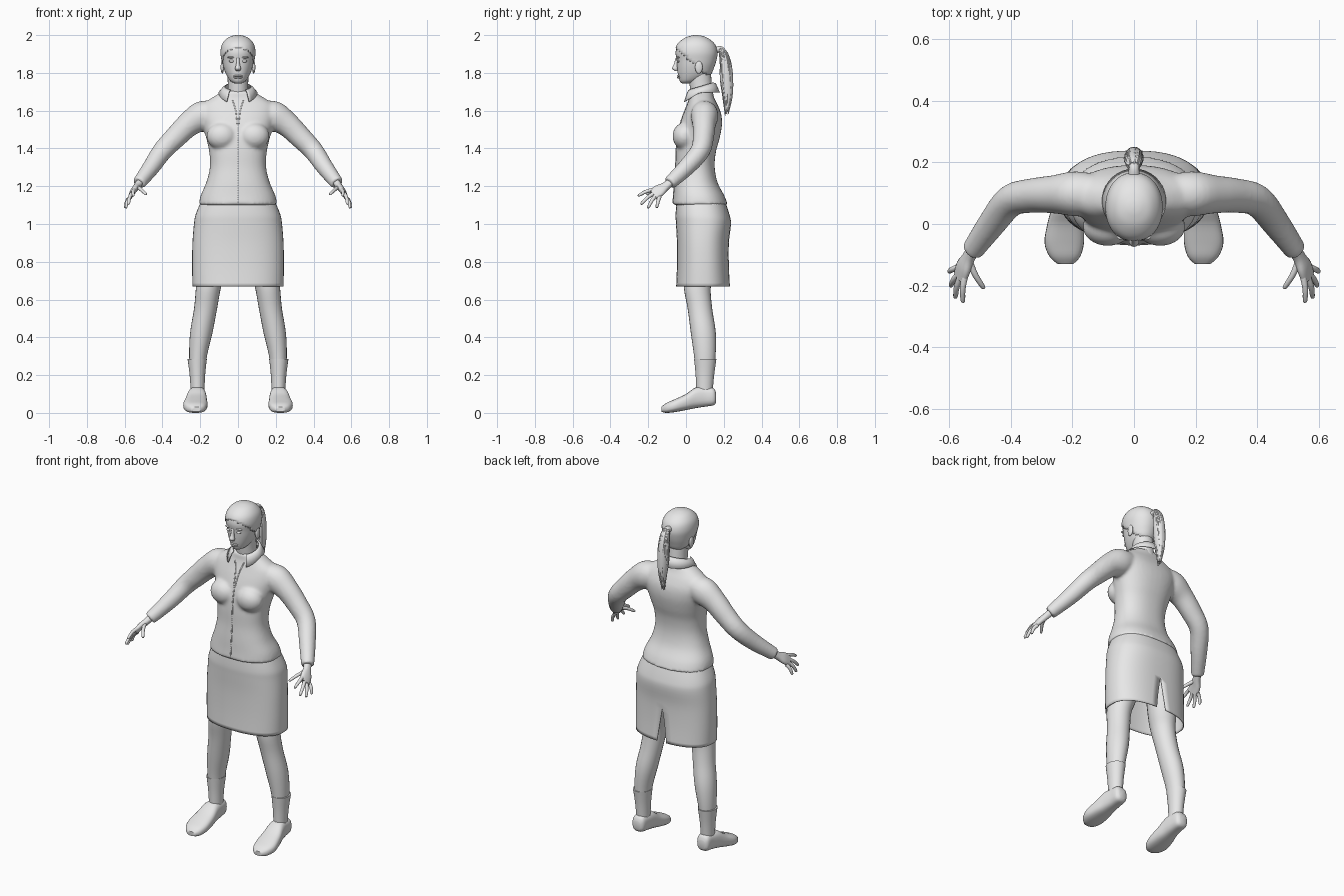
import bpy
import bmesh
import math
import random
from mathutils import Matrix, Vector

random.seed(4)
old = bpy.data.objects.get("Cube")
if old:
    bpy.data.objects.remove(old, do_unlink=True)

GREY = bpy.data.materials.new("light grey")
GREY.use_nodes = True
GREY.diffuse_color = (0.8, 0.8, 0.8, 1)
GREY.node_tree.nodes["Principled BSDF"].inputs["Base Color"].default_value = (0.8, 0.8, 0.8, 1)

X, Y, Z = Vector((1, 0, 0)), Vector((0, 1, 0)), Vector((0, 0, 1))
FLAT, UPRIGHT = (X, Y), (X, Z)


def smooth_rows(rows, k=4):
    """Catmull-Rom interpolation of rows of numbers."""
    out = []
    for i in range(len(rows) - 1):
        quad = [rows[max(i - 1, 0)], rows[i], rows[i + 1], rows[min(i + 2, len(rows) - 1)]]
        for j in range(k):
            t = j / k
            out.append([(2 * b + (c - a) * t + (2 * a - 5 * b + 4 * c - d) * t * t
                         + (3 * b - a - 3 * c + d) * t ** 3) / 2 for a, b, c, d in zip(*quad)])
    return out + [list(rows[-1])]


def loft(bm, rows, axes=None, n=24, power=2, k=4, side=1, slit=None, caps=True):
    """Skin rings given as (x, y, z, radius, radius); rings follow the path if axes is None."""
    rows = smooth_rows(rows, k)
    mid = [Vector(r[:3]) for r in rows]
    rings = []
    for i, row in enumerate(rows):
        if axes:
            u, v = axes
        else:
            t = mid[min(i + 1, len(mid) - 1)] - mid[max(i - 1, 0)]
            u = t.cross(Y).normalized()
            v = t.cross(u).normalized()
        gap = slit(row[2]) if slit else 0
        ring = []
        for j in range(n + 1 if slit else n):
            a = math.pi / 2 + gap + (math.tau - 2 * gap) * j / n
            c, s = math.cos(a), math.sin(a)
            p = mid[i] + u * row[3] * math.copysign(abs(c) ** (2 / power), c) \
                + v * row[4] * math.copysign(abs(s) ** (2 / power), s)
            ring.append(bm.verts.new((p.x * side, p.y, p.z)))
        rings.append(ring)
    for a, b in zip(rings, rings[1:]):
        for j in range(n):
            m = (j + 1) % len(a)
            bm.faces.new((a[j], a[m], b[m], b[j]))
    if caps:
        bm.faces.new(rings[0])
        bm.faces.new(rings[-1])


def body(table):
    """Turn (z, half width, front, back) into loft rows."""
    return [(0, (f + b) / 2, z, w, (b - f) / 2) for z, w, f, b in table]


def ball(bm, centre, size):
    bmesh.ops.create_uvsphere(bm, u_segments=20, v_segments=12, radius=1,
                              matrix=Matrix.Translation(centre) @ Matrix.Diagonal((*size, 1)))


def finish(bm, name, mirror=False, thick=0):
    bmesh.ops.remove_doubles(bm, verts=bm.verts, dist=0.0001)
    bmesh.ops.recalc_face_normals(bm, faces=bm.faces)
    mesh = bpy.data.meshes.new(name)
    bm.to_mesh(mesh)
    bm.free()
    mesh.materials.append(GREY)
    ob = bpy.data.objects.new(name, mesh)
    bpy.context.collection.objects.link(ob)
    bpy.ops.object.select_all(action='DESELECT')
    ob.select_set(True)
    bpy.context.view_layer.objects.active = ob
    bpy.ops.object.shade_smooth_by_angle(angle=math.radians(45))
    if mirror:
        ob.modifiers.new("mirror", 'MIRROR')
    if thick:
        mod = ob.modifiers.new("thickness", 'SOLIDIFY')
        mod.thickness, mod.offset = thick, 1
    return ob


# Jacket: torso, bust and sleeves fused into one skin
bm = bmesh.new()
loft(bm, body([(1.1, .208, -.072, .222), (1.15, .198, -.067, .203), (1.22, .168, -.063, .167),
               (1.3, .149, -.056, .152), (1.38, .152, -.054, .158), (1.45, .167, -.048, .177),
               (1.52, .186, -.035, .19), (1.58, .2, -.015, .187), (1.63, .19, .005, .168),
               (1.67, .135, .018, .148), (1.705, .075, .02, .138)]), FLAT, n=40, power=2.3)
sleeve = [(.12, .095, 1.595, .06, .065), (.19, .098, 1.572, .079, .073), (.26, .096, 1.528, .066, .062),
          (.33, .092, 1.46, .059, .056), (.4, .075, 1.387, .053, .052), (.46, .002, 1.3, .046, .046),
          (.525, -.088, 1.215, .036, .036)]
for s in (1, -1):
    loft(bm, sleeve, side=s)
    ball(bm, (.085 * s, -.008, 1.465), (.082, .064, .072))
jacket = finish(bm, "jacket")
mod = jacket.modifiers.new("fuse", 'REMESH')
mod.mode, mod.voxel_size, mod.use_smooth_shade = 'VOXEL', .009, True
mod = jacket.modifiers.new("soften", 'SMOOTH')
mod.factor, mod.iterations = .5, 6


# Front closure and open neck edges lie on the jacket
def seam(name, points, mirror=False):
    strip = bmesh.new()
    pairs = [[strip.verts.new((x + d, -.2, z)) for d in (-.003, .003)]
             for x, z in smooth_rows(points, 12)]
    for a, b in zip(pairs, pairs[1:]):
        strip.faces.new((a[0], a[1], b[1], b[0]))
    ob = finish(strip, name)
    wrap = ob.modifiers.new("wrap", 'SHRINKWRAP')
    wrap.target, wrap.wrap_method, wrap.offset = jacket, 'PROJECT', .002
    wrap.use_project_y, wrap.use_positive_direction = True, True
    ob.modifiers.new("thickness", 'SOLIDIFY').thickness = .003
    if mirror:
        ob.modifiers.new("mirror", 'MIRROR')


seam("front_closure", [(0, 1.11), (0, 1.25), (0, 1.4), (0, 1.53)])
seam("neck_edges", [(.004, 1.53), (.012, 1.6), (.03, 1.66)], mirror=True)

# Collar: folded band, open at the front
bm = bmesh.new()
bands = []
for i in range(29):
    a = math.radians(35 + 290 * i / 28)
    front = math.cos(a)
    point = lambda r, z: bm.verts.new((r * math.sin(a), .075 - r * front, z))
    bands.append((point(.068, 1.725 - .02 * front), point(.08, 1.715 - .025 * front),
                  point(.1, 1.695 - .06 * max(0, front))))
for a, b in zip(bands, bands[1:]):
    for j in range(2):
        bm.faces.new((a[j], a[j + 1], b[j + 1], b[j]))
finish(bm, "collar", thick=.005)

# Skirt: open shell with a slit at the back hem
bm = bmesh.new()
loft(bm, body([(1.125, .188, -.045, .2), (1.05, .219, -.05, .225), (1, .228, -.048, .233),
               (.9, .236, -.043, .222), (.78, .238, -.043, .222), (.668, .236, -.047, .228)]),
     FLAT, n=48, power=2.4, slit=lambda z: max(0, .86 - z) * .45, caps=False)
finish(bm, "skirt", thick=.005)

# Legs, socks and shoes
bm = bmesh.new()
loft(bm, [(.11, .09, .95, .085, .09), (.14, .07, .75, .075, .08), (.157, .06, .66, .066, .071),
          (.172, .074, .55, .061, .065), (.195, .092, .42, .059, .066),
          (.213, .1, .28, .045, .055), (.214, .098, .12, .033, .04)], FLAT)
finish(bm, "legs", mirror=True)
bm = bmesh.new()
loft(bm, [(.216, .102, .285, .051, .059), (.215, .1, .2, .041, .049), (.214, .098, .11, .036, .043)], FLAT)
finish(bm, "socks", mirror=True)
bm = bmesh.new()
shoe = [(.16, .215, .022, .055, .105), (.145, .215, .038, .04, .132), (.1, .215, .043, .033, .138),
        (.05, .218, .05, .025, .134), (0, .222, .059, .015, .1), (-.06, .226, .064, .004, .072),
        (-.105, .224, .05, 0, .052), (-.13, .222, .025, .006, .032)]
loft(bm, [(x, y, (lo + hi) / 2, w, (hi - lo) / 2) for y, x, w, lo, hi in shoe], UPRIGHT, power=2.7)
finish(bm, "shoes", mirror=True)

# Hands: palm, four fingers and a thumb
bm = bmesh.new()
across = Vector((.03, .04, -.045)).normalized()
along = Vector((.03, -.07, -.045)).normalized()
loft(bm, [(.515, -.075, 1.228, .022, .02), (.535, -.107, 1.2, .023, .018), (.552, -.14, 1.178, .034, .016),
          (.564, -.174, 1.155, .034, .012)], (across, along.cross(across).normalized()), n=16, power=2.4)
fingers = [((.547, -.165, 1.183), (.555, -.255, 1.15)), ((.56, -.165, 1.165), (.58, -.24, 1.105)),
           ((.566, -.16, 1.15), (.595, -.202, 1.085)), ((.57, -.14, 1.143), (.6, -.155, 1.087)),
           ((.532, -.125, 1.195), (.486, -.21, 1.157))]
for root, tip in fingers:
    root, tip = Vector(root), Vector(tip)
    knuckle = root.lerp(tip, .5) + Vector((.004, 0, .006))
    loft(bm, [(*root, .011, .011), (*knuckle, .0095, .0095),
              (*root.lerp(tip, .92), .0075, .0075), (*tip, .003, .003)], n=10, k=3)
finish(bm, "hands", mirror=True)

# Neck and head
bm = bmesh.new()
loft(bm, [(0, .09, 1.66, .06, .06), (0, .08, 1.72, .054, .059), (0, .072, 1.8, .056, .06)], FLAT)
finish(bm, "neck")
skull = body([(1.745, .018, -.022, .02), (1.757, .04, -.033, .07), (1.79, .062, -.042, .125),
              (1.83, .076, -.047, .145), (1.87, .084, -.05, .158), (1.91, .089, -.055, .163),
              (1.95, .081, -.043, .15), (1.98, .056, -.008, .115), (1.993, .026, .028, .08),
              (1.996, .004, .05, .058)])
bm = bmesh.new()
loft(bm, skull, FLAT, n=40, power=2.1)
finish(bm, "head")

# Face
bm = bmesh.new()
loft(bm, [(0, -.046, 1.88, .008, .008), (0, -.053, 1.845, .01, .012),
          (0, -.058, 1.823, .016, .016), (0, -.05, 1.81, .011, .008)], FLAT, n=14)
finish(bm, "nose")
bm = bmesh.new()
for z in (1.784, 1.775):
    ball(bm, (0, -.036, z), (.024, .011, .006))
finish(bm, "lips")
for name, centre, size in (("eyes", (.034, -.041, 1.862), (.014, .008, .007)),
                           ("brows", (.036, -.042, 1.882), (.02, .01, .005)),
                           ("ears", (.083, .068, 1.83), (.009, .02, .034))):
    bm = bmesh.new()
    ball(bm, centre, size)
    finish(bm, name, mirror=True)

# Hair: cap above a slanted hairline, tie and ponytail of loose locks
bm = bmesh.new()
loft(bm, skull, FLAT, n=40, power=2.1)
bare = [f for f in bm.faces if f.calc_center_median().dot(Vector((0, .9, 1))) < 1.885]
bmesh.ops.delete(bm, geom=bare, context='FACES')
finish(bm, "hair_cap", thick=.004)
bm = bmesh.new()
loft(bm, [(0, .145, 1.915, .022, .02), (0, .175, 1.925, .017, .017), (0, .195, 1.92, .018, .018)], UPRIGHT)
finish(bm, "hair_tie")
bm = bmesh.new()
tail = [(0, .185, 1.93, .014, .012), (0, .2, 1.9, .024, .022), (0, .21, 1.85, .029, .03),
        (0, .214, 1.78, .031, .035), (0, .22, 1.69, .025, .028), (0, .216, 1.6, .008, .01)]
loft(bm, tail)
for i in range(18):
    a = math.tau * i / 18
    end = random.uniform(-.03, .02)
    lock = [(x + rx * .9 * math.cos(a) + random.uniform(-.003, .003), y + ry * .9 * math.sin(a),
             z + end * j / 5, .0065 - .001 * j, .0065 - .001 * j)
            for j, (x, y, z, rx, ry) in enumerate(tail)]
    loft(bm, lock, n=7, k=3)
finish(bm, "ponytail")
